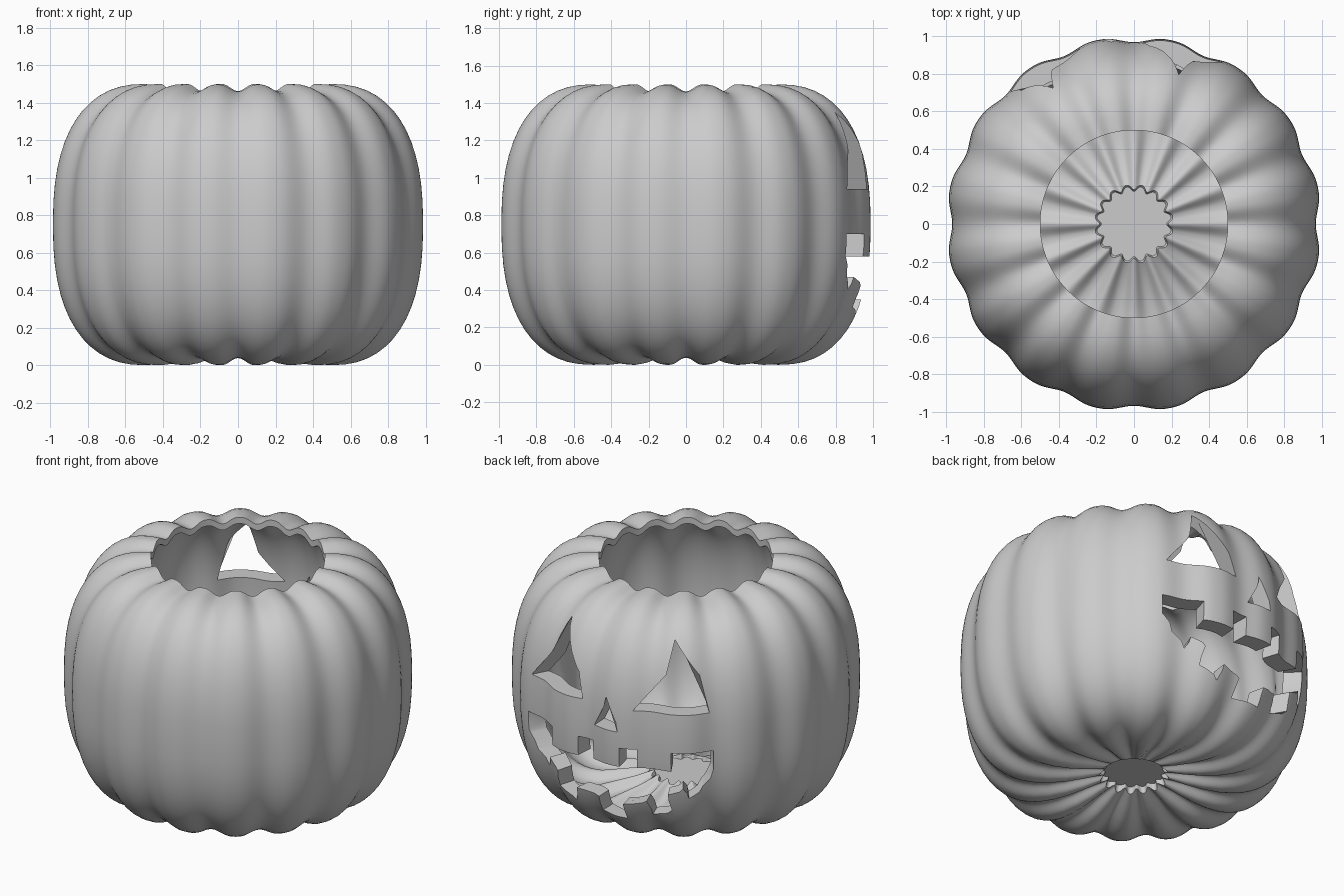
import bpy, bmesh
from math import sin, cos, tan, asin, pi, radians
from mathutils import Matrix

cube = bpy.data.objects.get("Cube")
if cube:
    bpy.data.objects.remove(cube)

RIBS, SEGMENTS, STEPS = 16, 256, 28
GROOVE = 0.038

grey = bpy.data.materials.new("plain_grey")
grey.use_nodes = True
grey.diffuse_color = (0.6, 0.6, 0.6, 1)
grey.node_tree.nodes["Principled BSDF"].inputs["Base Color"].default_value = (0.6, 0.6, 0.6, 1)


def make_object(name, bm):
    bmesh.ops.recalc_face_normals(bm, faces=bm.faces)
    mesh = bpy.data.meshes.new(name)
    bm.to_mesh(mesh)
    bm.free()
    mesh.materials.append(grey)
    obj = bpy.data.objects.new(name, mesh)
    bpy.context.collection.objects.link(obj)
    return obj


def arc(width, height):
    """Side profile as (radius, z, groove direction), from floor to rim."""
    points = []
    for i in range(STEPS + 1):
        a = -pi / 2 + pi * i / STEPS
        c, s = max(cos(a), 0), sin(a)
        r = 0.5 + width * c ** 0.83
        z = 0.75 + height * abs(s) ** 0.83 * (1 if s > 0 else -1)
        points.append((r, z, -0.8 * c, -s))
    return points


# Shell: outer skin up to the rim, then the inner skin back down to the floor
outer_floor = [(0.19, 0.1, -0.7, 0), (0.2, 0.06, -0.7, 0.5), (0.3, 0.03, 0, 1), (0.4, 0.01, 0, 1)]
inner_floor = [(0.4, 0.06, 0, 1), (0.3, 0.08, 0, 1), (0.21, 0.13, -0.7, 0.5), (0.2, 0.12, -0.7, 0)]
profile = outer_floor + arc(0.5, 0.75) + arc(0.39, 0.71)[::-1] + inner_floor

bm = bmesh.new()
rings = []
for r, z, dr, dz in profile:
    ring = []
    for k in range(SEGMENTS):
        t = 2 * pi * k / SEGMENTS
        dip = GROOVE * (0.5 + 0.5 * cos(RIBS * t)) ** 1.4
        rr = r + dr * dip
        ring.append(bm.verts.new((rr * cos(t), rr * sin(t), z + dz * dip)))
    rings.append(ring)
for low, high in zip(rings, rings[1:]):
    for k in range(SEGMENTS):
        n = (k + 1) % SEGMENTS
        bm.faces.new((low[k], low[n], high[n], high[k]))
bm.faces.new(rings[0])
bm.faces.new(rings[-1])
pumpkin = make_object("pumpkin_shell", bm)

# Carved face: outlines as (sideways, height), cut inward towards the axis
eye = [(0.165, 0.94), (0.57, 0.94), (0.39, 1.35)]
nose = [(-0.08, 0.8), (0.08, 0.8), (0, 1.0)]
half_mouth = [(0.09, 0.58), (0.09, 0.7), (0.19, 0.7), (0.19, 0.58), (0.38, 0.58), (0.38, 0.7),
              (0.59, 0.7), (0.59, 0.58), (0.54, 0.48), (0.47, 0.4), (0.44, 0.47), (0.36, 0.42),
              (0.38, 0.31), (0.26, 0.25), (0.23, 0.35), (0.09, 0.32), (0.1, 0.21)]


def mirrored(points):
    return [(-u, z) for u, z in reversed(points)]


bm = bmesh.new()
for outline in (eye, mirrored(eye), nose, half_mouth + mirrored(half_mouth)):
    near, far = [[bm.verts.new((depth * tan(asin(u / 0.97)), depth, z)) for u, z in outline]
                 for depth in (0.4, 1.25)]
    bm.faces.new(near)
    bm.faces.new(far)
    for k in range(len(outline)):
        bm.faces.new((near[k - 1], near[k], far[k], far[k - 1]))
bm.transform(Matrix.Rotation(radians(7), 4, "Z"))
cutter = make_object("face_cutter", bm)
cutter.hide_render = True

carve = pumpkin.modifiers.new("carved_face", "BOOLEAN")
carve.operation = "DIFFERENCE"
carve.solver = "EXACT"
carve.object = cutter
bpy.ops.object.select_all(action="DESELECT")
bpy.context.view_layer.objects.active = pumpkin
pumpkin.select_set(True)
bpy.ops.object.modifier_apply(modifier=carve.name)
bpy.data.objects.remove(cutter)
bpy.ops.object.shade_smooth_by_angle(angle=radians(40))
